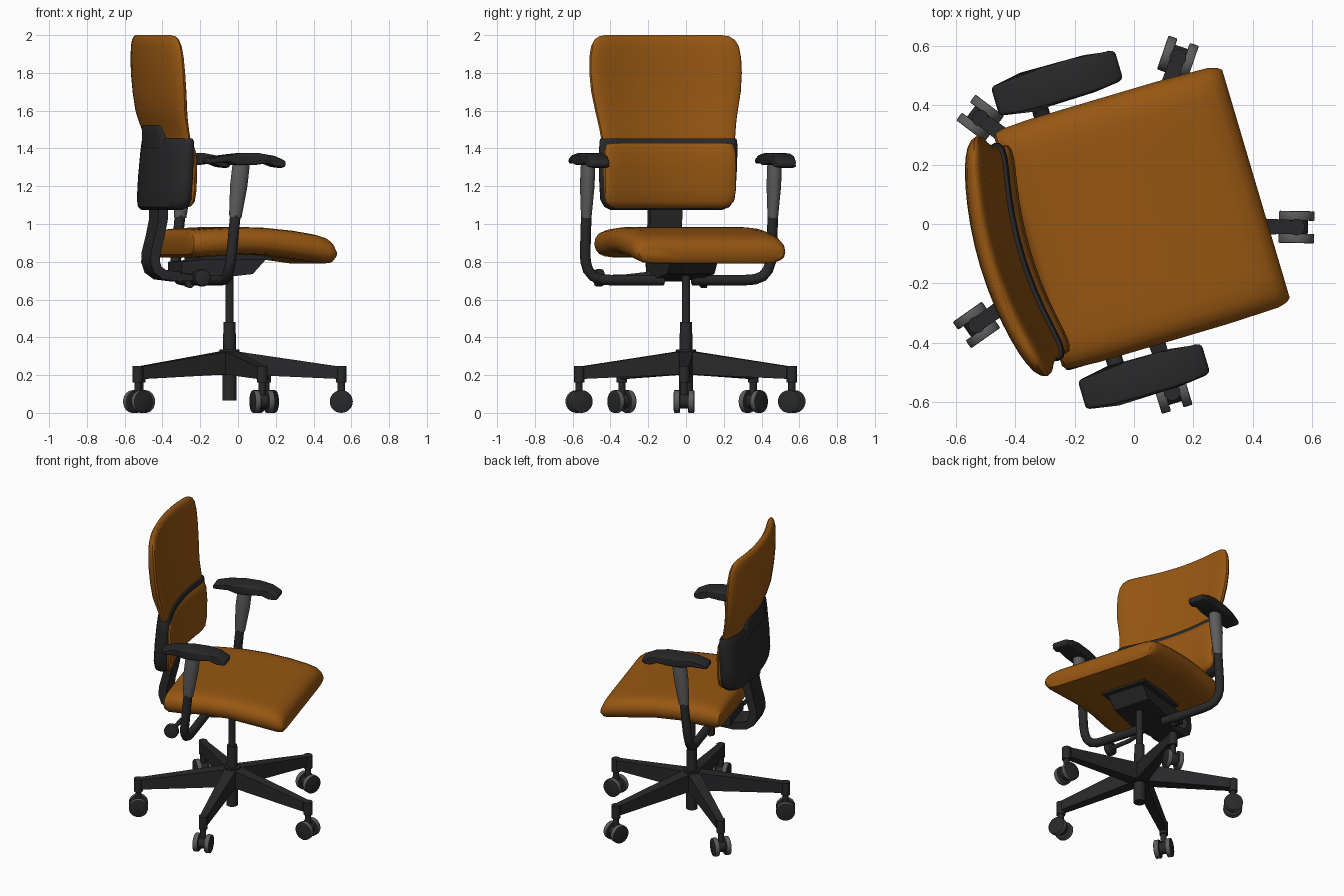
import bpy, bmesh, math
from mathutils import Matrix, Vector

if "Cube" in bpy.data.objects:
    bpy.data.objects.remove(bpy.data.objects["Cube"])

def material(name, rgb):
    m = bpy.data.materials.new(name)
    m.diffuse_color = (*rgb, 1)
    m.use_nodes = True
    m.node_tree.nodes["Principled BSDF"].inputs["Base Color"].default_value = m.diffuse_color
    return m

ORANGE = material("orange fabric", (0.31, 0.095, 0.006))
DARK = material("dark plastic", (0.022, 0.022, 0.024))
GREY = material("grey plastic", (0.11, 0.11, 0.11))

# Base stands on the column axis; everything above is swivelled
BASE = Matrix.Translation((-0.045, 0, 0))
TOP = BASE @ Matrix.Rotation(math.radians(16.5), 4, 'Z')

def finish(name, bm, mats, M, bevel=0):
    bmesh.ops.recalc_face_normals(bm, faces=bm.faces)
    bm.transform(M)
    if bevel:
        sharp = [e for e in bm.edges if e.calc_face_angle(0) > 0.6]
        bmesh.ops.bevel(bm, geom=sharp, offset=bevel, segments=3, profile=0.5, affect='EDGES')
    for f in bm.faces:
        f.smooth = True
    for e in bm.edges:
        e.smooth = e.calc_face_angle(0) < math.radians(40)
    me = bpy.data.meshes.new(name)
    bm.to_mesh(me)
    bm.free()
    for m in mats:
        me.materials.append(m)
    ob = bpy.data.objects.new(name, me)
    bpy.context.collection.objects.link(ob)
    return ob

def bridge(bm, rings):
    vs = [[bm.verts.new(p) for p in r] for r in rings]
    n = len(vs[0])
    for a, b in zip(vs, vs[1:]):
        for i in range(n):
            bm.faces.new((a[i], a[(i + 1) % n], b[(i + 1) % n], b[i]))
    bm.faces.new(vs[0])
    bm.faces.new(vs[-1])

def cushion(name, rows, mat, place, p=10, n=18, k=0.0):
    """Rows of (position, half width, face A, face B) with soft side edges."""
    ss = [math.sin(math.pi / 2 * (2 * i / n - 1)) for i in range(n + 1)]
    rings = []
    for t, w, a, b in rows:
        mid, half = (a + b) / 2, (a - b) / 2
        pts = [(s, 1) for s in ss] + [(s, -1) for s in ss[-2:0:-1]]
        rings.append([place(t, s * w, mid + d * half * math.sqrt(max(0, 1 - abs(s) ** p)) + k * (s * w) ** 2)
                      for s, d in pts])
    bm = bmesh.new()
    bridge(bm, rings)
    return finish(name, bm, [mat], TOP)

def sweep(name, pts, radii, mat, M, n=20, flat=1.0):
    pts = [Vector(p) for p in pts]
    rings = []
    for i, p in enumerate(pts):
        t = (pts[min(i + 1, len(pts) - 1)] - pts[max(i - 1, 0)]).normalized()
        x = Vector((1, 0, 0))
        a = (x - t * x.dot(t)).normalized()
        b = t.cross(a)
        r = radii[i] if isinstance(radii, (list, tuple)) else radii
        rings.append([p + a * r * flat * math.cos(2 * math.pi * j / n) + b * r * math.sin(2 * math.pi * j / n)
                      for j in range(n)])
    bm = bmesh.new()
    bridge(bm, rings)
    return finish(name, bm, [mat], M)

def prism(name, profile, half, mat, M, v0=0.0, bevel=0):
    """Side profile (u, z) extruded sideways; half width may depend on u."""
    h = half if callable(half) else (lambda u: half)
    bm = bmesh.new()
    bridge(bm, [[(u, v0 + s * h(u), z) for u, z in profile] for s in (-1, 1)])
    return finish(name, bm, [mat], M, bevel)

def disc(name, r, depth, pos, mats, M, bevel=0.0):
    bm = bmesh.new()
    bmesh.ops.create_cone(bm, cap_ends=True, segments=28, radius1=r, radius2=r, depth=depth)
    if bevel:
        rim = [e for e in bm.edges if e.calc_face_angle(0) > 1]
        bmesh.ops.bevel(bm, geom=rim, offset=bevel, segments=2, profile=0.5, affect='EDGES')
    for f in bm.faces:      # flat sides dark, tread in the second colour
        f.material_index = 0 if abs(f.normal.z) > 0.5 or len(mats) == 1 else 1
    bm.transform(Matrix.Translation(pos) @ Matrix.Rotation(math.pi / 2, 4, 'X'))
    return finish(name, bm, mats, M)

# Seat: rows run back to front (u, half width, top, bottom)
cushion("seat", [
    (-.325, .40, .925, .865), (-.317, .413, .952, .838), (-.29, .42, .97, .822), (-.2, .425, .978, .825),
    (-.05, .425, .985, .84), (.1, .425, .981, .835), (.25, .425, .966, .815), (.37, .422, .946, .798),
    (.43, .42, .928, .79), (.46, .412, .905, .793), (.475, .40, .87, .815)],
    ORANGE, lambda t, v, s: (t, v, s), p=12)

# Backrest: rows run upwards (z, half width, front, back), curved around the sitter
upright = lambda t, v, s: (s, v, t)
cushion("upper_back_cushion", [
    (1.38, .36, -.355, -.405), (1.44, .368, -.355, -.415), (1.5, .376, -.368, -.433), (1.55, .384, -.377, -.452),
    (1.6, .394, -.385, -.468), (1.7, .413, -.40, -.483), (1.8, .421, -.412, -.492), (1.88, .419, -.42, -.494),
    (1.94, .408, -.427, -.492), (1.975, .388, -.434, -.487), (1.993, .36, -.443, -.478), (2.0, .325, -.453, -.468)],
    ORANGE, upright, k=.4)
cushion("lumbar_cushion", [
    (1.086, .30, -.352, -.37), (1.095, .332, -.337, -.38), (1.12, .356, -.325, -.39), (1.18, .365, -.319, -.39),
    (1.3, .366, -.316, -.39), (1.38, .364, -.322, -.39), (1.42, .352, -.333, -.385), (1.437, .325, -.35, -.37)],
    ORANGE, upright, k=.4)
cushion("back_shell", [
    (1.075, .31, -.37, -.44), (1.09, .345, -.348, -.457), (1.13, .37, -.338, -.462), (1.25, .379, -.336, -.455),
    (1.38, .382, -.336, -.442), (1.44, .38, -.339, -.434), (1.452, .375, -.345, -.428)],
    DARK, upright, k=.4)
cushion("back_shell_tab", [
    (1.40, .20, -.40, -.447), (1.48, .18, -.405, -.449), (1.515, .165, -.41, -.452), (1.522, .155, -.42, -.448)],
    DARK, upright, k=.4)

# Curved bar carrying the backrest
path = [(-.39, 1.2), (-.393, 1.02), (-.412, .93), (-.433, .85), (-.436, .80), (-.422, .758), (-.385, .732),
        (-.3, .722), (-.1, .74)]
outer, inner = [], []
for i, (u, z) in enumerate(path):
    a, b = path[max(i - 1, 0)], path[min(i + 1, len(path) - 1)]
    d = Vector((b[0] - a[0], b[1] - a[1])).normalized() * .026
    outer.append((u + d.y, z - d.x))
    inner.append((u - d.y, z + d.x))
prism("back_support_bar", outer + inner[::-1], .088, DARK, TOP)

# Mechanism under the seat
prism("seat_plate", [(-.2, .81), (.19, .81), (.19, .85), (-.2, .85)], .16, DARK, TOP)
prism("tilt_housing", [(-.3, .80), (-.3, .74), (-.1, .715), (.09, .735), (.165, .815), (-.1, .82)],
      .13, DARK, TOP)
sweep("adjust_lever", [(-.22, -.08, .74), (-.26, -.25, .72), (-.27, -.39, .715)], .014, DARK, TOP, 12)
disc("adjust_knob", .046, .045, (-.27, -.40, .715), [DARK], TOP, .01)
prism("left_paddle", [(-.2, .73), (-.2, .67), (-.17, .66), (-.15, .68), (-.15, .73)], .015, DARK, TOP, .15)

# Armrests, mirrored left and right
pad = [(-.29, 1.318), (-.285, 1.348), (-.2, 1.364), (-.1, 1.375), (0, 1.374), (.08, 1.36), (.145, 1.335),
       (.148, 1.31), (.13, 1.296), (.09, 1.303), (.04, 1.322), (-.03, 1.312), (-.13, 1.312), (-.18, 1.328)]
pad_half = lambda u: .065 if -.25 < u < .1 else .05
for side, s in (("right", -1), ("left", 1)):
    prism(side + "_arm_pad", pad, pad_half, DARK, TOP, s * .515, .012)
    sweep(side + "_arm_sleeve",
          [(-.12, s * .515, 1.035), (-.118, s * .515, 1.06), (-.102, s * .515, 1.2), (-.09, s * .515, 1.3),
           (-.088, s * .515, 1.325)], [.027, .029, .038, .038, .036], GREY, TOP, 24, 1.22)
    sweep(side + "_arm_tube",
          [(-.119, s * .515, 1.06), (-.14, s * .515, .85), (-.146, s * .511, .80), (-.15, s * .497, .757),
           (-.15, s * .468, .723), (-.15, s * .425, .707), (-.15, s * .37, .703), (-.15, s * .08, .703)],
          .028, DARK, TOP)

# Gas column and hub
sweep("column_rod", [(0, 0, .46), (0, 0, .76)], .022, DARK, BASE)
sweep("column_sleeve", [(0, 0, .065), (0, 0, .2), (0, 0, .48)], [.037, .037, .032], DARK, BASE)
sweep("base_hub", [(0, 0, .2), (0, 0, .335)], .052, DARK, BASE)

# Five legs with twin-wheel casters
R = .592
for i in range(5):
    M = BASE @ Matrix.Rotation(math.radians(-1 + 72 * i), 4, 'Z')
    prism(f"leg_{i + 1}", [(.02, .205), (.02, .328), (R - .02, .247), (R - .02, .18)],
          lambda u: .04 - .028 * u, DARK, M)
    sweep(f"leg_end_{i + 1}", [(R, 0, .16), (R, 0, .248)], .028, DARK, M)
    sweep(f"caster_stem_{i + 1}", [(R, 0, .05), (R, 0, .17)], .019, DARK, M, 16)
    disc(f"caster_body_{i + 1}", .038, .05, (R, 0, .062), [DARK], M)
    for s in (-1, 1):
        disc(f"caster_wheel_{i + 1}_{'a' if s < 0 else 'b'}", .06, .032, (R, s * .038, .06), [DARK, GREY], M, .004)
